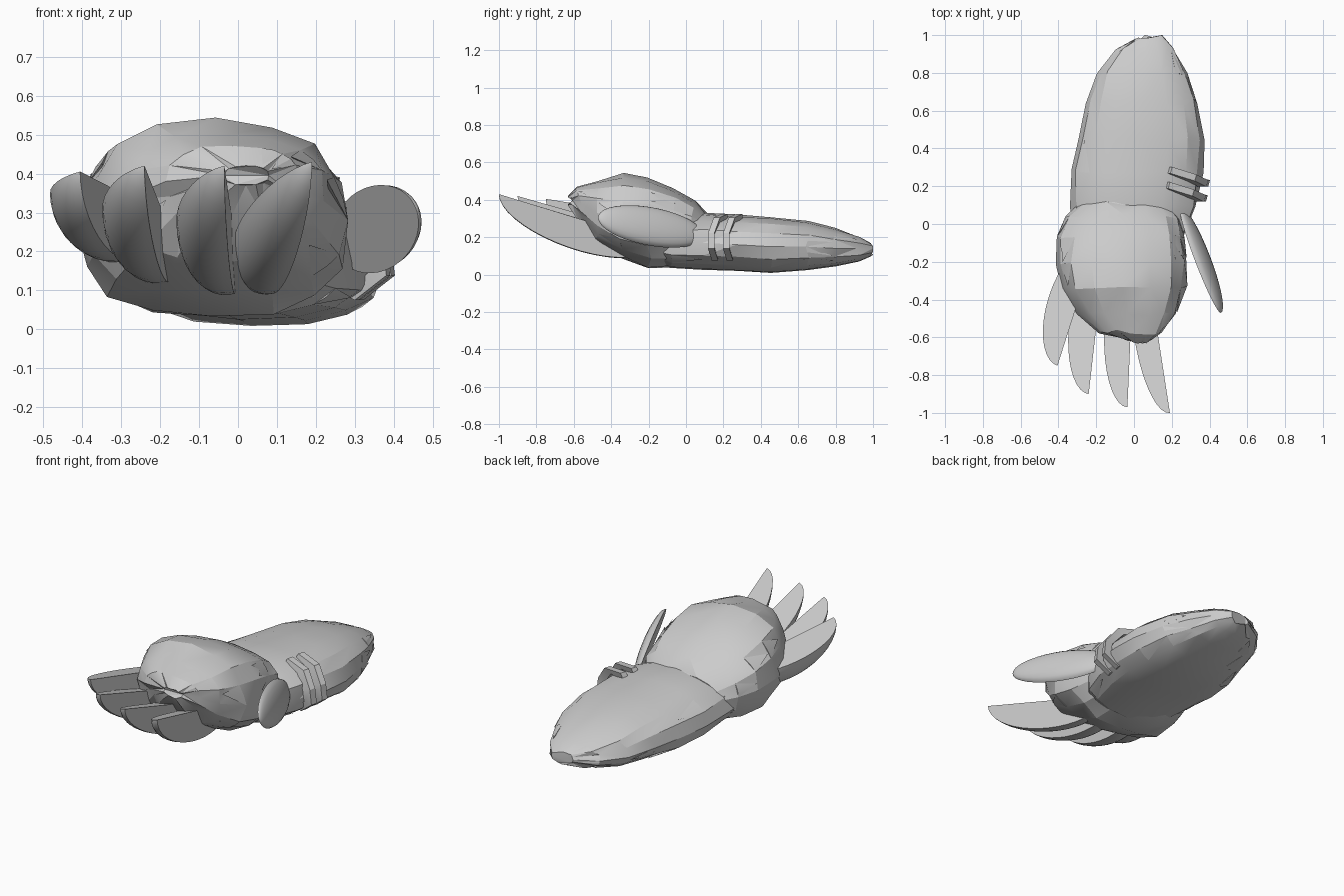
import bpy, bmesh, math, random
from mathutils import Vector

if "Cube" in bpy.data.objects:
    bpy.data.objects.remove(bpy.data.objects["Cube"])
random.seed(4)

grey = bpy.data.materials.new("plain grey")
grey.use_nodes = True
grey.diffuse_color = (0.6, 0.6, 0.6, 1)
grey.node_tree.nodes["Principled BSDF"].inputs["Base Color"].default_value = (0.6, 0.6, 0.6, 1)


def finish(bm, name, angle=25):
    """Turn a bmesh into a shaded, coloured object."""
    bmesh.ops.recalc_face_normals(bm, faces=bm.faces)
    mesh = bpy.data.meshes.new(name)
    bm.to_mesh(mesh)
    bm.free()
    mesh.materials.append(grey)
    obj = bpy.data.objects.new(name, mesh)
    bpy.context.collection.objects.link(obj)
    bpy.ops.object.select_all(action='DESELECT')
    obj.select_set(True)
    bpy.context.view_layer.objects.active = obj
    bpy.ops.object.shade_smooth_by_angle(angle=math.radians(angle))


def skin(bm, rings):
    """Bridge closed rows of points with faces and cap both ends."""
    rows = [[bm.verts.new(p) for p in ring] for ring in rings]
    n = len(rows[0])
    for a, b in zip(rows, rows[1:]):
        for j in range(n):
            k = (j + 1) % n
            bm.faces.new((a[j], a[k], b[k], b[j]))
    bm.faces.new(rows[0])
    bm.faces.new(rows[-1])


def power(v, e):
    return math.copysign(abs(v) ** e, v)


def furry_loft(name, sections, sides, boxy, jitter, tilt, tufts, away):
    """Loft (y, left, right, bottom, middle, top) sections and add pointed tufts."""
    rings = []
    for y, xl, xr, zb, zm, zt in sections:
        ring = []
        for j in range(sides):
            a = math.tau * j / sides
            c, s = power(math.cos(a), boxy), power(math.sin(a), boxy)
            k = 1 + (0.25 - random.random()) * jitter
            x = (xl + xr) / 2 + (xr - xl) / 2 * c * k
            z = zm + s * k * ((zt - zm) if s > 0 else (zm - zb + tilt * c))
            ring.append(Vector((x, y + random.uniform(-jitter, jitter) * 0.25, z)))
        rings.append(ring)
    bm = bmesh.new()
    skin(bm, rings)
    bmesh.ops.triangulate(bm, faces=bm.faces[:])
    finish(bm, name, 20)

    # Pointed tufts lying along the flanks
    bm = bmesh.new()
    for _ in range(tufts):
        i = random.randrange(1, len(rings) - 1)
        j = random.choice((0, sides // 2)) + random.randrange(-3, 3)
        j %= sides
        a, b = rings[i][j], rings[i][(j + 1) % sides]
        tip = rings[i + away][j].lerp(rings[i + away][(j + 1) % sides], random.random())
        s = sections[i]
        core = Vector(((s[1] + s[2]) / 2, s[0], s[4]))
        mid = (a + b) / 2
        out = (mid - core).normalized()
        tip = a.lerp(tip, 0.95) + out * 0.008
        points = [bm.verts.new(p) for p in (a, b, mid + out * 0.005, tip, mid - out * 0.03)]
        for f in ((0, 2, 3), (2, 1, 3), (0, 3, 4), (1, 4, 3), (0, 4, 2), (1, 2, 4)):
            bm.faces.new([points[q] for q in f])
    finish(bm, name + "_tufts", 15)


# Forearm
furry_loft("forearm", [
    (-0.25, -0.2, 0.12, 0.12, 0.17, 0.24),
    (-0.08, -0.32, 0.27, 0.035, 0.17, 0.31),
    (0.1, -0.335, 0.335, 0.025, 0.17, 0.33),
    (0.28, -0.33, 0.365, 0.02, 0.16, 0.322),
    (0.45, -0.3, 0.37, 0.005, 0.15, 0.312),
    (0.65, -0.255, 0.345, 0.02, 0.15, 0.292),
    (0.8, -0.2, 0.285, 0.045, 0.14, 0.25),
    (0.92, -0.1, 0.22, 0.07, 0.14, 0.205),
    (0.99, 0.02, 0.15, 0.1, 0.14, 0.17),
], 16, 0.85, 0.05, 0.012, 18, 1)

# Hand
furry_loft("hand", [
    (-0.62, -0.04, 0.08, 0.37, 0.395, 0.42),
    (-0.57, -0.19, 0.16, 0.29, 0.38, 0.475),
    (-0.48, -0.31, 0.23, 0.17, 0.33, 0.505),
    (-0.34, -0.395, 0.28, 0.08, 0.28, 0.54),
    (-0.2, -0.425, 0.29, 0.025, 0.26, 0.525),
    (-0.06, -0.41, 0.28, 0.03, 0.25, 0.47),
    (0.04, -0.36, 0.25, 0.045, 0.24, 0.4),
    (0.11, -0.28, 0.19, 0.09, 0.22, 0.33),
], 16, 0.85, 0.06, 0, 12, -1)


def claw(name, root, tip, width, depth, belly, side, start, drop, lean):
    """Flat-walled blade with a rounded outer face, fullest at the belly fraction."""
    root, tip = Vector(root), Vector(tip)
    along = tip - root
    outward = Vector((abs(along.y) * side, along.x * side, 0)).normalized()
    down = outward * lean - Vector((0, 0, 1))
    outward.z = -drop
    rings = []
    for i in range(19):
        t = 0.5 - 0.4995 * math.cos(math.pi * i / 18)
        size = math.sqrt(1 - ((t - belly) / (1 - belly)) ** 2)
        inner = root.lerp(tip, t)
        ring = [inner]
        for j in range(11):
            a = math.radians(start + (90 - start) * j / 10)
            ring.append(inner + outward * width * size * math.cos(a)
                        + down * depth * size * math.sin(a))
        rings.append(ring)
    bm = bmesh.new()
    skin(bm, rings)
    finish(bm, name, 35)


# Finger claws are quarter rounds, the thumb claw is a leaning half round leaf
for name, root, tip, width, depth in (
        ("claw_outer", (-0.22, -0.17, 0.31), (-0.405, -0.75, 0.405), 0.155, 0.17),
        ("claw_ring", (-0.165, -0.24, 0.23), (-0.24, -0.9, 0.42), 0.145, 0.165),
        ("claw_middle", (-0.003, -0.24, 0.2), (-0.035, -0.97, 0.42), 0.14, 0.17),
        ("claw_index", (0.075, -0.25, 0.2), (0.19, -1, 0.43), 0.125, 0.17)):
    claw(name, root, tip, width, depth, 0.45, -1, 0, 0.25, 0)
claw("claw_thumb", (0.245, 0.09, 0.215), (0.46, -0.47, 0.3), 0.045, 0.105, 0.499, 1, -90, -0.25, 0.28)

# Two raised bands wrapping the side of the wrist
path = [(0.18, 0.04, 0.315), (0.305, 0, 0.3), (0.365, -0.03, 0.22),
        (0.375, -0.03, 0.14), (0.295, -0.01, 0.08)]
for name, shift, y in (("wrist_band_front", 0, 0.165), ("wrist_band_back", 0.012, 0.245)):
    rings = []
    for x, dy, z in path:
        out = Vector((x - 0.1, 0, z - 0.18)).normalized() * 0.018
        p = Vector((x + shift, y + dy, z))
        w = Vector((0.005, 0.017, 0))
        rings.append([p - w - out * 2, p + w - out * 2, p + w + out * 0.6, p - w + out * 0.6])
    bm = bmesh.new()
    skin(bm, rings)
    finish(bm, name, 20)
